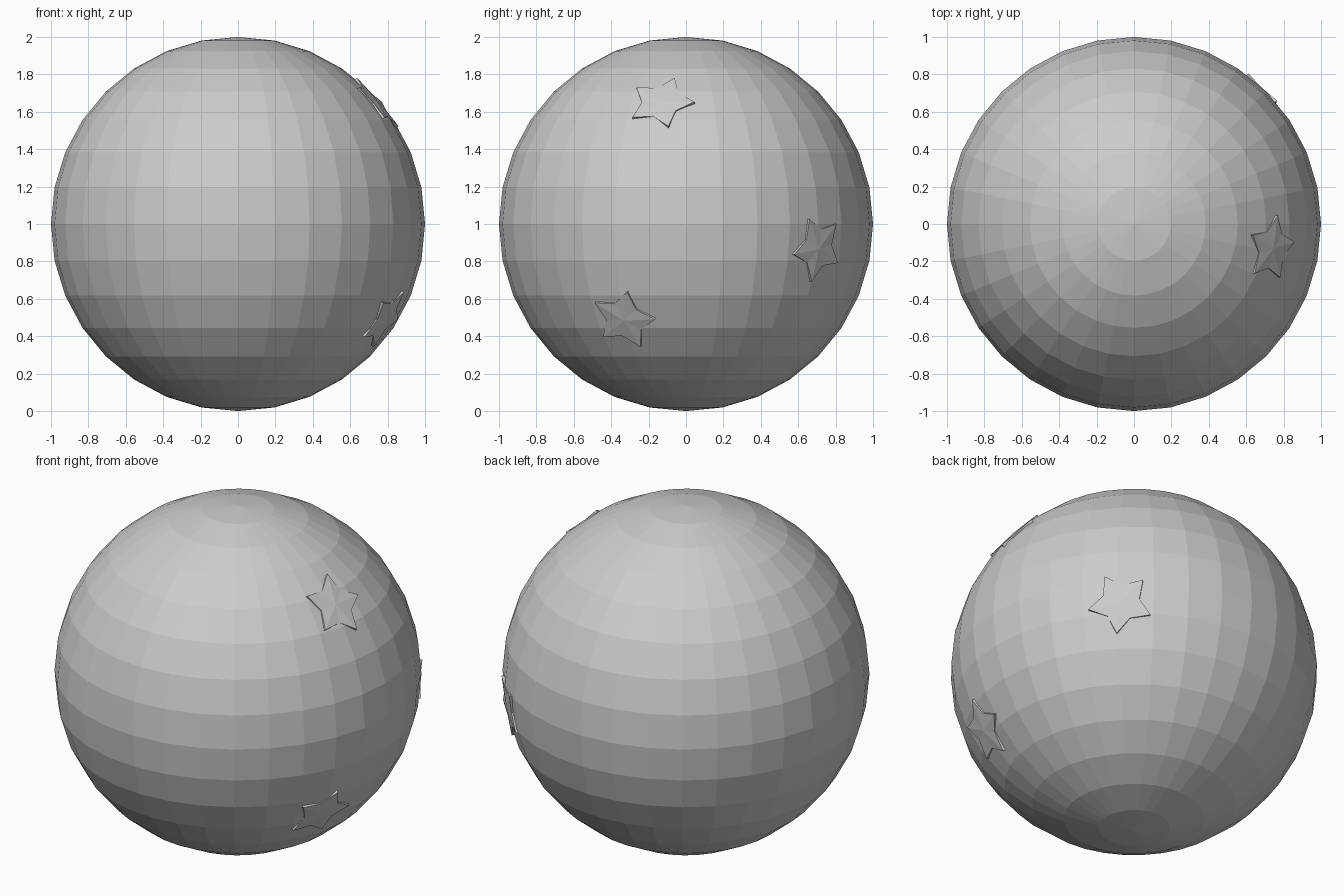
import bpy, bmesh
from math import cos, sin, pi, sqrt
from mathutils import Vector

if "Cube" in bpy.data.objects:
    bpy.data.objects.remove(bpy.data.objects["Cube"])

CENTRE = Vector((0, 0, 1))

# Ball: faceted sphere standing on the ground
bpy.ops.mesh.primitive_uv_sphere_add(segments=32, ring_count=16, radius=1, location=CENTRE)
bpy.context.object.name = "ball"


def add_star(name, centre_yz, tip_yz, outer=0.18, inner=0.105):
    """Raised five-pointed star on the +x half of the ball, placed by its side-view positions."""
    def on_ball(y, z, r=1.0):
        z -= 1
        return Vector((sqrt(r * r - y * y - z * z), y, z))

    n = on_ball(*centre_yz).normalized()
    tip = on_ball(*tip_yz, 1.01)
    u = (tip - n * tip.dot(n)).normalized()
    v = n.cross(u)
    bm = bmesh.new()

    def ring(height):
        pts = []
        for i in range(10):
            r = outer if i % 2 == 0 else inner
            a = i * pi / 5
            pts.append(bm.verts.new(n * height + (u * cos(a) + v * sin(a)) * r))
        return pts

    low, top = ring(0.955), ring(0.994)
    peak = bm.verts.new(n * 1.003)
    for i in range(10):
        j = (i + 1) % 10
        bm.faces.new((low[i], low[j], top[j], top[i]))
        bm.faces.new((top[i], top[j], peak))
    bm.faces.new(low[::-1])
    bmesh.ops.recalc_face_normals(bm, faces=bm.faces)
    mesh = bpy.data.meshes.new(name)
    bm.to_mesh(mesh)
    bm.free()
    star = bpy.data.objects.new(name, mesh)
    star.location = CENTRE
    bpy.context.collection.objects.link(star)


# Three stars on the right side
add_star("upper_star", (-0.133, 1.656), (-0.059, 1.783))
add_star("lower_star", (-0.333, 0.485), (-0.316, 0.634))
add_star("back_star", (0.71, 0.868), (0.807, 1.003))
